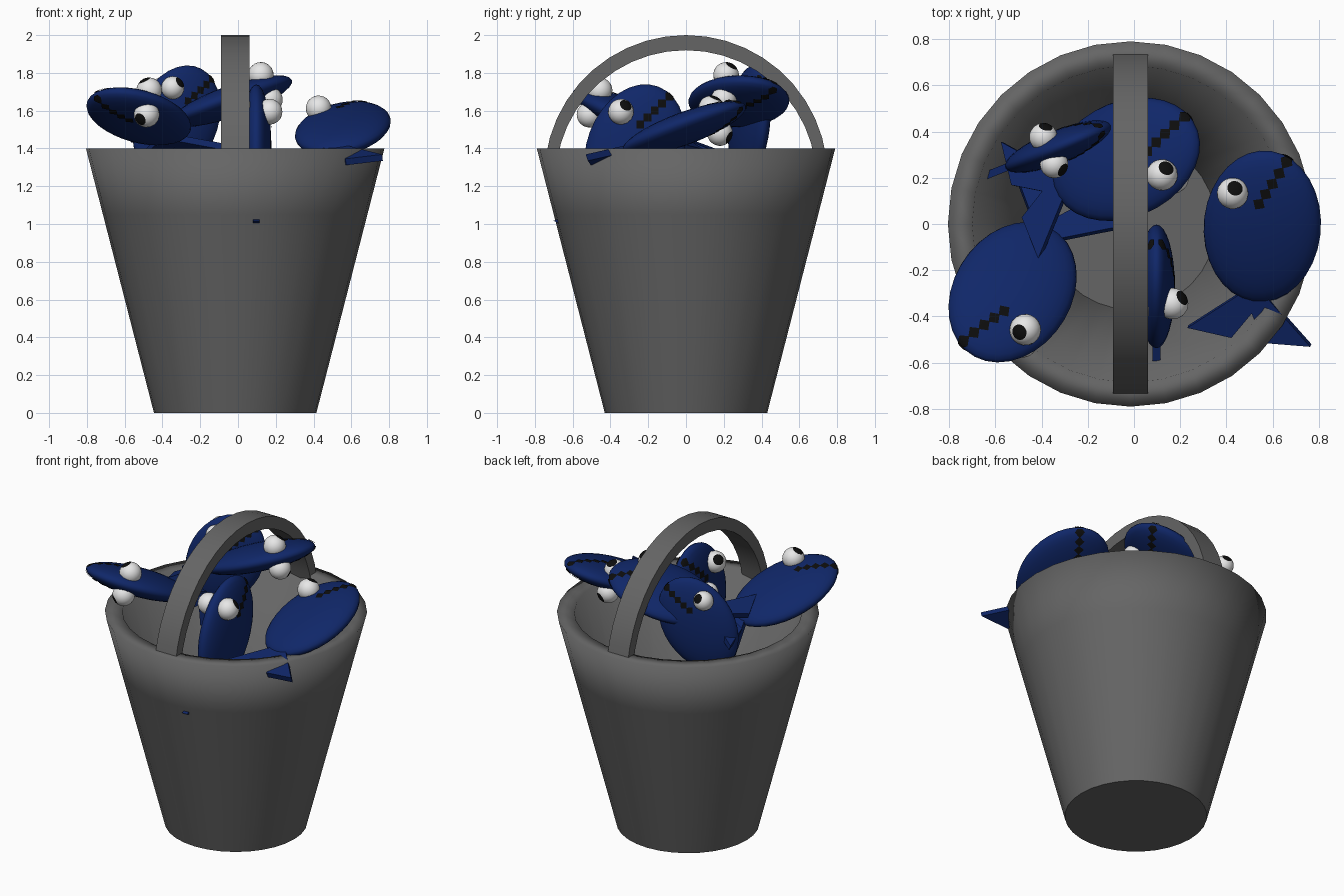
import bpy, bmesh, math
from mathutils import Vector, Matrix

if "Cube" in bpy.data.objects:
    bpy.data.objects.remove(bpy.data.objects["Cube"])


def material(name, rgb):
    m = bpy.data.materials.new(name)
    m.diffuse_color = (*rgb, 1)
    m.use_nodes = True
    m.node_tree.nodes["Principled BSDF"].inputs["Base Color"].default_value = m.diffuse_color
    return m


GREY = material("bucket grey", (0.13, 0.13, 0.13))
BLUE = material("fish blue", (0.005, 0.02, 0.14))
WHITE = material("eye white", (0.8, 0.8, 0.8))
BLACK = material("black", (0.004, 0.004, 0.004))

CX = -0.015                      # bucket centre in x
A, B, C = 0.35, 0.255, 0.08      # fish half length, half height, half thickness


def to_mesh(bm, name, mats, smooth=True, fix=True):
    if fix:
        bmesh.ops.recalc_face_normals(bm, faces=bm.faces)
    for f in bm.faces:
        f.smooth = smooth
    me = bpy.data.meshes.new(name)
    bm.to_mesh(me)
    bm.free()
    for m in mats:
        me.materials.append(m)
    return me


def add(name, me, matrix=Matrix()):
    ob = bpy.data.objects.new(name, me)
    bpy.context.collection.objects.link(ob)
    ob.matrix_world = matrix
    return ob


# Bucket: lathed wall profile (radius, height), hollow inside
def bucket_mesh(sides=32):
    profile = [(0.43, 0), (0.70, 1.05), (0.79, 1.4), (0.685, 1.4), (0.37, 0.1)]
    bm = bmesh.new()
    rings = []
    for r, z in profile:
        rings.append([bm.verts.new((r * math.cos(2 * math.pi * i / sides),
                                    r * math.sin(2 * math.pi * i / sides), z))
                      for i in range(sides)])
    for lo, hi in zip(rings, rings[1:]):
        for i in range(sides):
            j = (i + 1) % sides
            bm.faces.new((lo[i], lo[j], hi[j], hi[i]))
    for ring in (rings[0], rings[-1]):
        for e in bm.faces.new(ring).edges:
            e.smooth = False
    return to_mesh(bm, "bucket", [GREY])


add("bucket", bucket_mesh(), Matrix.Translation((CX, 0, 0)))


# Handle: flat band bent into an arch, ends sunk into the rim
def handle_mesh(steps=20, half=0.075):
    bm = bmesh.new()
    rings = []
    for i in range(steps + 1):
        a = math.radians(8 + 164 * i / steps)
        y, z = math.cos(a), math.sin(a)
        rings.append([bm.verts.new(p) for p in (
            (-half, 0.75 * y, 1.25 + 0.75 * z), (half, 0.75 * y, 1.25 + 0.75 * z),
            (half, 0.69 * y, 1.235 + 0.685 * z), (-half, 0.69 * y, 1.235 + 0.685 * z))])
    for p, q in zip(rings, rings[1:]):
        for i in range(4):
            j = (i + 1) % 4
            bm.faces.new((p[i], p[j], q[j], q[i]))
    bm.faces.new(rings[0])
    bm.faces.new(rings[-1])
    return to_mesh(bm, "handle", [GREY])


handle = add("handle", handle_mesh(), Matrix.Translation((CX, 0, 0)))
bpy.context.view_layer.objects.active = handle
handle.select_set(True)
bpy.ops.object.shade_smooth_by_angle(angle=math.radians(35))


# Fish parts, in local axes: x to the snout, y to the back, z through the sides
def body_mesh():
    bm = bmesh.new()
    bmesh.ops.create_uvsphere(bm, u_segments=32, v_segments=16, radius=1)
    bmesh.ops.scale(bm, vec=(A, B, C), verts=bm.verts)
    return to_mesh(bm, "fish_body", [BLUE])


def tail_mesh():
    outline = [(-0.31, 0), (-0.31, 0.05), (-0.51, 0.27), (-0.525, 0.075), (-0.40, 0)]
    bm = bmesh.new()
    for s in (1, -1):
        bm.faces.new([bm.verts.new((x, s * y, -0.018)) for x, y in outline])
    bmesh.ops.remove_doubles(bm, verts=bm.verts, dist=0.001)
    bmesh.ops.recalc_face_normals(bm, faces=bm.faces)
    new = bmesh.ops.extrude_face_region(bm, geom=bm.faces[:], use_keep_orig=True)
    bmesh.ops.translate(bm, vec=(0, 0, 0.036),
                        verts=[v for v in new["geom"] if isinstance(v, bmesh.types.BMVert)])
    return to_mesh(bm, "fish_tail", [BLUE], smooth=False)


def eyes_mesh():
    bm = bmesh.new()
    for s in (1, -1):
        look = Vector((0.68, -0.2, 0.7 * s)).to_track_quat('Z', 'Y').to_matrix().to_4x4()
        before = set(bm.faces)
        made = bmesh.ops.create_uvsphere(bm, u_segments=20, v_segments=12, radius=0.068)
        for f in set(bm.faces) - before:       # pupil is the cap around the pole
            f.material_index = int(f.calc_center_median().z > 0.068 * 0.86)
        bmesh.ops.transform(bm, verts=made["verts"],
                            matrix=Matrix.Translation((0.156, 0.138, 0.07 * s)) @ look)
    return to_mesh(bm, "fish_eyes", [WHITE, BLACK])


# Mouth: chain of thin diamonds laid on both sides of the body
def mouth_mesh(n=4):
    def on_body(x, y, s):
        u, v = x / A, y / B
        r = math.hypot(u, v)
        if r > 0.995:
            u, v, r = u * 0.995 / r, v * 0.995 / r, 0.995
        p = Vector((u * A, v * B, s * C * math.sqrt(1 - r * r)))
        normal = Vector((p.x / A**2, p.y / B**2, p.z / C**2)).normalized()
        return p + normal * 0.004

    bm = bmesh.new()
    along = Vector((0.9, -0.43))
    across = Vector((0.43, 0.9))
    for s in (1, -1):
        for k in range(5):
            mid = Vector((0.128, 0.018)) + along * 0.053 * k
            grid = []
            for i in range(n + 1):
                row = []
                for j in range(n + 1):
                    p, q = i / n - 0.5, j / n - 0.5
                    xy = mid + along * (p + q) * 0.029 + across * (p - q) * 0.03
                    row.append(bm.verts.new(on_body(xy.x, xy.y, s)))
                grid.append(row)
            for i in range(n):
                for j in range(n):
                    f = bm.faces.new((grid[i][j], grid[i + 1][j],
                                      grid[i + 1][j + 1], grid[i][j + 1]))
                    f.normal_update()
                    if f.normal.z * s < 0:
                        f.normal_flip()
    return to_mesh(bm, "fish_mouth", [BLACK], smooth=False, fix=False)


PARTS = {"body": body_mesh(), "tail": tail_mesh(), "eyes": eyes_mesh(), "mouth": mouth_mesh()}

# Each fish: centre, snout direction, side direction, size
POSES = {
    "right_fish": ((0.555, -0.01, 1.505), (0.11, 0.93, 0.35), (-0.14, -0.34, 0.93), 1),
    "left_fish": ((-0.525, -0.295, 1.57), (-0.47, -0.80, 0.38), (0.095, 0.38, 0.92), 1),
    "front_fish": ((0.097, -0.27, 1.40), (0, 0.35, 0.937), (1, 0, 0), 1),
    "top_fish": ((-0.035, 0.28, 1.65), (0.88, 0.345, 0.29), (0.32, -0.10, -0.93), 1),
    "back_fish": ((-0.325, 0.335, 1.54), (0.42, 0.167, 0.89), (0.37, -0.93, 0), 0.9),
}
for name, (centre, snout, side, size) in POSES.items():
    h = Vector(snout).normalized()
    n = Vector(side)
    n = (n - h * n.dot(h)).normalized()
    rot = Matrix((h, n.cross(h), n)).transposed().to_4x4()
    pose = Matrix.Translation(centre) @ rot @ Matrix.Scale(size, 4)
    for part, me in PARTS.items():
        add(f"{name}_{part}", me, pose)
